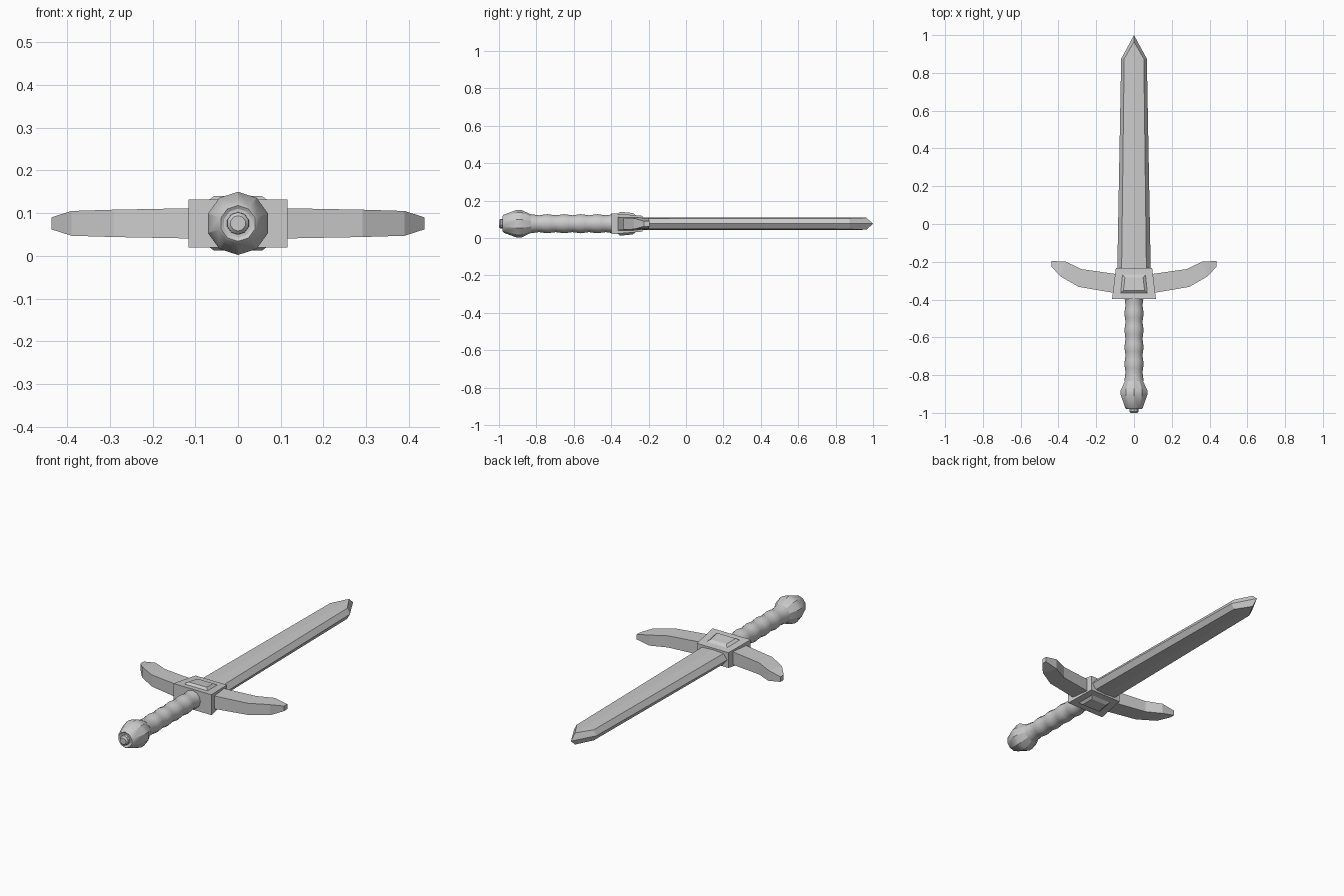
import bpy, bmesh, math

if "Cube" in bpy.data.objects:
    bpy.data.objects.remove(bpy.data.objects["Cube"])

ZC = 0.076  # height of the sword's axis


def finish(name, bm, smooth=None):
    bmesh.ops.remove_doubles(bm, verts=bm.verts, dist=1e-5)
    bmesh.ops.recalc_face_normals(bm, faces=bm.faces)
    me = bpy.data.meshes.new(name)
    bm.to_mesh(me)
    bm.free()
    ob = bpy.data.objects.new(name, me)
    bpy.context.collection.objects.link(ob)
    ob.location.z = ZC
    if smooth:
        bpy.ops.object.select_all(action='DESELECT')
        ob.select_set(True)
        bpy.context.view_layer.objects.active = ob
        bpy.ops.object.shade_smooth_by_angle(angle=math.radians(smooth))
    return ob


def loft(bm, rings, cap_end=True):
    """Skin a list of equal-length point rings, closing the ends."""
    vr = [[bm.verts.new(p) for p in r] for r in rings]
    n = len(vr[0])
    for a, b in zip(vr, vr[1:]):
        for i in range(n):
            j = (i + 1) % n
            bm.faces.new((a[i], a[j], b[j], b[i]))
    bm.faces.new(vr[0])
    if cap_end:
        bm.faces.new(vr[-1])
    return vr


def lathe(name, profile, sides, smooth):
    """Turn a (y, radius) profile about the sword axis."""
    bm = bmesh.new()
    step = 2 * math.pi / sides
    loft(bm, [[(r * math.sin(i * step), y, r * math.cos(i * step))
               for i in range(sides)] for y, r in profile])
    return finish(name, bm, smooth)


# Blade: flat faces with bevelled edges and a pointed tip
def blade_ring(y, w, f, t, ridge):
    return [(w, y, 0), (f, y, t), (0, y, ridge), (-f, y, t),
            (-w, y, 0), (-f, y, -t), (0, y, -ridge), (f, y, -t)]


bm = bmesh.new()
v = loft(bm, [blade_ring(-0.27, 0.089, 0.066, 0.029, 0.033),
              blade_ring(0.875, 0.068, 0.052, 0.029, 0.033)], cap_end=False)[-1]
tip = bm.verts.new((0, 1.0, 0))
up = bm.verts.new((0, 0.965, 0.032))
low = bm.verts.new((0, 0.965, -0.032))
for a, b, c, d, apex in ((0, 1, 2, 3, up), (0, 7, 6, 5, low)):
    bm.faces.new((v[a], v[b], apex, tip))
    bm.faces.new((v[b], v[c], apex))
    bm.faces.new((v[c], v[d], apex))
    bm.faces.new((v[d], v[4], tip, apex))
finish("blade", bm)


# Guard block, tapering towards the blade
def rect_y(y, w, h):
    return [(w, y, h), (-w, y, h), (-w, y, -h), (w, y, -h)]


bm = bmesh.new()
loft(bm, [rect_y(-0.397, 0.116, 0.056), rect_y(-0.232, 0.096, 0.042)])
finish("guard_block", bm)

# Raised trapezoid plates on both faces of the block
bm = bmesh.new()
for s in (1, -1):
    def plate(y0, w0, z0, y1, w1, z1):
        return [(w0, y0, s * z0), (-w0, y0, s * z0), (-w1, y1, s * z1), (w1, y1, s * z1)]
    loft(bm, [plate(-0.366, 0.071, 0.040, -0.268, 0.061, 0.034),
              plate(-0.366, 0.071, 0.053, -0.268, 0.061, 0.045),
              plate(-0.352, 0.056, 0.064, -0.284, 0.048, 0.057)])
finish("guard_plates", bm)

# Curved arms: (upper x, upper y, lower x, lower y, half height)
ARM = [(0.080, -0.267, 0.080, -0.369, 0.036),
       (0.278, -0.239, 0.292, -0.333, 0.032),
       (0.362, -0.199, 0.390, -0.277, 0.029),
       (0.437, -0.196, 0.437, -0.225, 0.014)]
bm = bmesh.new()
for s in (1, -1):
    loft(bm, [[(s * ux, uy, h), (s * lx, ly, h), (s * lx, ly, -h), (s * ux, uy, -h)]
              for ux, uy, lx, ly, h in ARM])
finish("guard_arms", bm)

# Rippled grip
N = 20
grip = [(-0.385 - 0.445 * i / N,
         0.048 + 0.003 * math.cos(2 * math.pi * 5 * i / N)) for i in range(N + 1)]
lathe("grip", grip, 12, 40)

# Pommel with a small end button
lathe("pommel", [(-0.818, 0.046), (-0.835, 0.052), (-0.88, 0.074), (-0.905, 0.074),
                 (-0.975, 0.048), (-0.98, 0.042), (-0.975, 0.034)], 10, 30)
lathe("pommel_button", [(-0.96, 0.027), (-0.992, 0.026), (-1.0, 0.018)], 10, 30)
